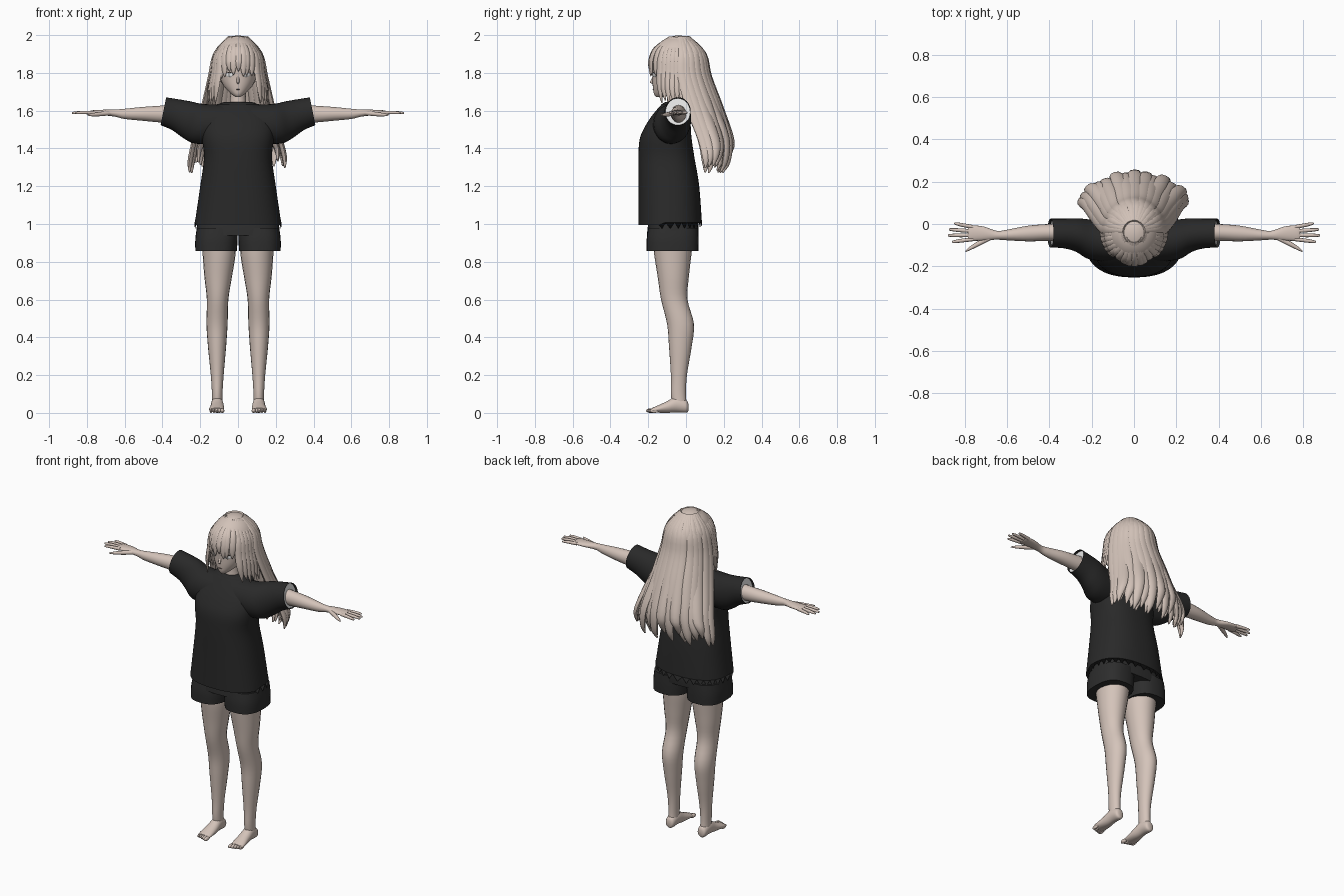
import bpy, bmesh, math, random
from mathutils import Vector, Matrix

random.seed(4)
if "Cube" in bpy.data.objects:
    bpy.data.objects.remove(bpy.data.objects["Cube"])

X, Y, Z = Vector((1, 0, 0)), Vector((0, 1, 0)), Vector((0, 0, 1))


def material(name, r, g, b):
    m = bpy.data.materials.new(name)
    m.use_nodes = True
    m.diffuse_color = (r, g, b, 1)
    bsdf = m.node_tree.nodes["Principled BSDF"]
    bsdf.inputs["Base Color"].default_value = (r, g, b, 1)
    bsdf.inputs["Roughness"].default_value = 0.8
    return m


skin = material("pale skin", .66, .55, .49)
hair = material("pale hair", .65, .545, .485)
shirt_black = material("shirt black", .022, .022, .022)
shorts_black = material("shorts black", .026, .026, .026)
white = material("white lining", .9, .9, .9)
grey = material("eye grey", .42, .4, .39)
dark = material("lash brown", .12, .09, .08)


def spline(keys, steps):
    """Smooth interpolation through rows of numbers."""
    out = []
    for i in range(len(keys) - 1):
        a, b, c, d = (keys[max(i - 1, 0)], keys[i], keys[i + 1],
                      keys[min(i + 2, len(keys) - 1)])
        for s in range(steps):
            t = s / steps
            out.append([q + .5 * t * (r - p + t * (2 * p - 5 * q + 4 * r - w
                        + t * (3 * (q - r) + w - p)))
                        for p, q, r, w in zip(a, b, c, d)])
    return out + [list(keys[-1])]


def loft(bm, keys, u=X, v=None, sides=20, steps=4, power=2, caps=True):
    """Skin elliptical rings; each key is x, y, z, half-width u, half-width v."""
    rows = spline(keys, steps)
    pts = [Vector(r[:3]) for r in rows]
    rings = []
    for i, row in enumerate(rows):
        tangent = pts[min(i + 1, len(pts) - 1)] - pts[max(i - 1, 0)]
        w = v if v else tangent.cross(u).normalized()
        ring = []
        for k in range(sides):
            a = math.tau * k / sides
            c, s = math.cos(a), math.sin(a)
            c = math.copysign(abs(c) ** (2 / power), c)
            s = math.copysign(abs(s) ** (2 / power), s)
            ring.append(bm.verts.new(pts[i] + u * c * row[3] + w * s * row[4]))
        rings.append(ring)
    for a, b in zip(rings, rings[1:]):
        for k in range(sides):
            n = (k + 1) % sides
            bm.faces.new((a[k], a[n], b[n], b[k]))
    if caps:
        bm.faces.new(rings[0])
        bm.faces.new(rings[-1])
    return rings


def ball(bm, centre, size, turn=0):
    m = (Matrix.Translation(centre) @ Matrix.Rotation(turn, 4, "Z")
         @ Matrix.Diagonal((*size, 1)))
    bmesh.ops.create_uvsphere(bm, u_segments=32, v_segments=20, radius=1, matrix=m)


def finish(name, bm, mat, mirror=False, angle=60):
    bmesh.ops.recalc_face_normals(bm, faces=bm.faces)
    me = bpy.data.meshes.new(name)
    bm.to_mesh(me)
    bm.free()
    me.materials.append(mat)
    for p in me.polygons:
        p.use_smooth = True
    me.set_sharp_from_angle(angle=math.radians(angle))
    ob = bpy.data.objects.new(name, me)
    bpy.context.scene.collection.objects.link(ob)
    if mirror:
        ob.modifiers.new("mirror", "MIRROR").use_mirror_merge = False
    return ob


def part(name, mat, keys, mirror=False, **options):
    bm = bmesh.new()
    loft(bm, keys, **options)
    return finish(name, bm, mat, mirror)


def upright(rows):
    """Rows of z, centre x, half x, front y, back y."""
    return [(x, (f + b) / 2, z, r, (b - f) / 2) for z, x, r, f, b in rows]


# Legs and feet
part("leg", skin, upright([
    (.95, .105, .09, -.18, .04), (.85, .1, .088, -.17, .03), (.72, .105, .073, -.15, .015),
    (.6, .108, .057, -.132, .008), (.47, .111, .056, -.1, .042), (.35, .111, .048, -.09, .03),
    (.2, .11, .034, -.08, .005), (.1, .11, .028, -.08, 0), (.03, .11, .028, -.07, .005)]),
    True, v=Y)
part("foot", skin, [
    (.11, .012, .03, .016, .02), (.11, 0, .035, .028, .034), (.11, -.05, .045, .032, .042),
    (.11, -.1, .031, .036, .031), (.113, -.15, .02, .04, .019), (.113, -.18, .014, .038, .012)],
    True, v=Z)
bm = bmesh.new()
for i in range(5):
    ball(bm, (.083 + .015 * i, -.188 + .005 * i, .012), (.011 - .001 * i, .024, .012))
finish("toes", bm, skin, True)

# Shorts
bm = bmesh.new()
loft(bm, upright([(.94, 0, .222, -.207, .065), (1, 0, .215, -.2, .065),
                  (1.08, 0, .18, -.18, .04)]), v=Y, sides=32, power=2.6)
finish("shorts_waist", bm, shorts_black)
part("shorts_leg", shorts_black, upright([
    (.858, .116, .11, -.208, .066), (.92, .114, .112, -.208, .067),
    (.98, .11, .108, -.2, .065)]), True, v=Y, sides=28, power=2.6)

# Shirt body with a ragged hem at the sides and back
bm = bmesh.new()
rings = loft(bm, upright([
    (.995, 0, .23, -.252, .085), (1.2, 0, .2, -.252, .07), (1.35, 0, .18, -.252, .045),
    (1.45, 0, .19, -.245, .03), (1.52, 0, .19, -.215, .025), (1.58, 0, .17, -.175, .025),
    (1.635, 0, .11, -.128, .02)]), v=Y, sides=64, power=2.4)
for k, vert in enumerate(rings[0]):
    if vert.co.y > -.13:
        vert.co.z += .014 if k % 2 else -.02
finish("shirt_body", bm, shirt_black)
part("shirt_collar", shirt_black, upright([
    (1.6, 0, .13, -.14, .02), (1.635, 0, .1, -.125, .02), (1.645, 0, .075, -.11, .01)]), v=Y)

# Sleeves, with pale lining inside the cuff
slope = Vector((-.2, 0, 1))
part("sleeve", shirt_black, [
    (.05, -.09, 1.53, .09, .1), (.2, -.075, 1.53, .095, .105), (.27, -.053, 1.552, .08, .097),
    (.33, -.045, 1.578, .07, .082), (.395, -.043, 1.597, .068, .0735)],
    True, u=Y, v=slope, sides=32, caps=False)
part("sleeve_lining", white, [(.378, -.043, 1.593, .066, .072), (.382, -.043, 1.594, .066, .072)],
     True, u=Y, v=slope, sides=32, steps=1)

# Arms and hands
part("arm", skin, [
    (.3, -.04, 1.585, .044, .05), (.4, -.04, 1.582, .04, .045), (.5, -.045, 1.583, .037, .037),
    (.6, -.052, 1.583, .025, .027), (.65, -.053, 1.587, .021, .019),
    (.71, -.045, 1.59, .033, .015), (.77, -.043, 1.59, .037, .012),
    (.785, -.043, 1.59, .034, .008)], True, u=Y, v=Z)
bm = bmesh.new()
for y0, x1, y1 in [(-.014, .85, .002), (-.034, .875, -.026), (-.053, .88, -.054), (-.072, .86, -.084)]:
    loft(bm, [(.76, y0, 1.59, .009, .01), (.76 * .4 + x1 * .6, y0 * .4 + y1 * .6, 1.59, .009, .009),
              (x1 - .006, y1, 1.588, .006, .006), (x1, y1, 1.588, .002, .002)], u=Y, v=Z, sides=10)
loft(bm, [(.67, -.06, 1.588, .013, .012), (.73, -.09, 1.582, .013, .012),
          (.775, -.115, 1.578, .009, .008), (.797, -.13, 1.577, .003, .003)], u=Y, v=Z, sides=10)
finish("fingers", bm, skin, True)

# Neck and head
part("neck", skin, upright([(1.58, 0, .06, -.11, 0), (1.65, 0, .042, -.1, -.01),
                            (1.74, 0, .045, -.1, 0)]), v=Y)
part("head", skin, upright([
    (1.672, 0, .012, -.158, -.12), (1.69, 0, .038, -.17, -.07), (1.73, 0, .075, -.176, 0),
    (1.78, 0, .098, -.178, .04), (1.85, 0, .112, -.18, .07), (1.93, 0, .09, -.14, .05),
    (1.975, 0, .04, -.07, 0)]), v=Y, sides=32)

# Face
bm = bmesh.new()
loft(bm, [(0, -.168, 1.79, .006, .006), (0, -.178, 1.765, .007, .006),
          (0, -.184, 1.75, .007, .008), (0, -.174, 1.742, .004, .004)], v=Y, sides=10)
finish("nose", bm, skin)
for name, mat, z, size in [("eye_white", white, 1.79, (.021, .004, .012)),
                           ("iris", grey, 1.79, (.01, .0048, .012)),
                           ("eyelash", dark, 1.803, (.023, .0048, .0025))]:
    bm = bmesh.new()
    ball(bm, (.045, -.167, z), size, math.radians(30))
    finish(name, bm, mat, True)
bm = bmesh.new()
ball(bm, (0, -.174, 1.712), (.013, .003, .0018))
finish("mouth", bm, dark)

# Hair cap, open over the face
bm = bmesh.new()
ball(bm, (0, -.04, 1.853), (.128, .146, .145))
bare = [f for f in bm.faces
        if f.calc_center_median().z < 1.87 and f.calc_center_median().y < -.06]
bmesh.ops.delete(bm, geom=bare, context="FACES")
finish("hair_cap", bm, hair)


def lock(bm, angle, rows, thick):
    """Rows of x reach, y base, y reach, z, half width; angle zero is the back."""
    s, c = math.sin(angle), math.cos(angle)
    loft(bm, [(x * s, base + y * c, z, w, min(thick, w)) for x, base, y, z, w in rows],
         u=Vector((.24 * c, -.19 * s, 0)).normalized(), sides=8)


# Long back hair in two layers
for name, count, scale, spread in [("back_hair_outer", 15, 1, 80), ("back_hair_inner", 12, .88, 72)]:
    bm = bmesh.new()
    for i in range(count):
        a = math.radians(-spread + 2 * spread * i / (count - 1) + random.uniform(-3, 3))
        end = random.uniform(1.265, 1.34)
        flare = scale * random.uniform(.94, 1.06)
        lock(bm, a, [
            (.045, -.04, .05, 1.985, .016), (.12, -.04, .136, 1.9, .028),
            (.148 * scale, -.04, .165 * scale, 1.78, .032),
            (.185 * scale, 0, .185 * scale, 1.62, .034),
            (.235 * flare, .065, .17 * flare, 1.45, .03),
            (.26 * flare, .085, .14 * flare, end + .06, .022),
            (.262 * flare, .085, .11 * flare, end, .004)], .013)
    finish(name, bm, hair)

# Face-framing locks beside the cheeks
bm = bmesh.new()
for i in range(6):
    a = math.radians(84 + 9.5 * i)
    end = 1.62 + random.uniform(0, .035)
    lock(bm, a, [
        (.045, -.04, .05, 1.985, .012), (.12, -.04, .136, 1.9, .02),
        (.138, -.04, .152, 1.8, .021), (.152, -.04, .15, 1.72, .018),
        (.16, -.035, .14, end, .003)], .009)
finish("side_locks", bm, hair, True)

# Fringe
bm = bmesh.new()
for i in range(11):
    a = math.radians(180 - 60 + 12 * i + random.uniform(-2, 2))
    end = 1.785 + random.uniform(0, .03) - .02 * abs(i - 5) / 5
    lock(bm, a, [
        (.035, -.04, .045, 1.988, .01), (.1, -.04, .125, 1.93, .018),
        (.122, -.04, .152, 1.87, .019), (.122, -.04, .153, end + .03, .014),
        (.12, -.04, .15, end, .002)], .007)
finish("fringe", bm, hair)
